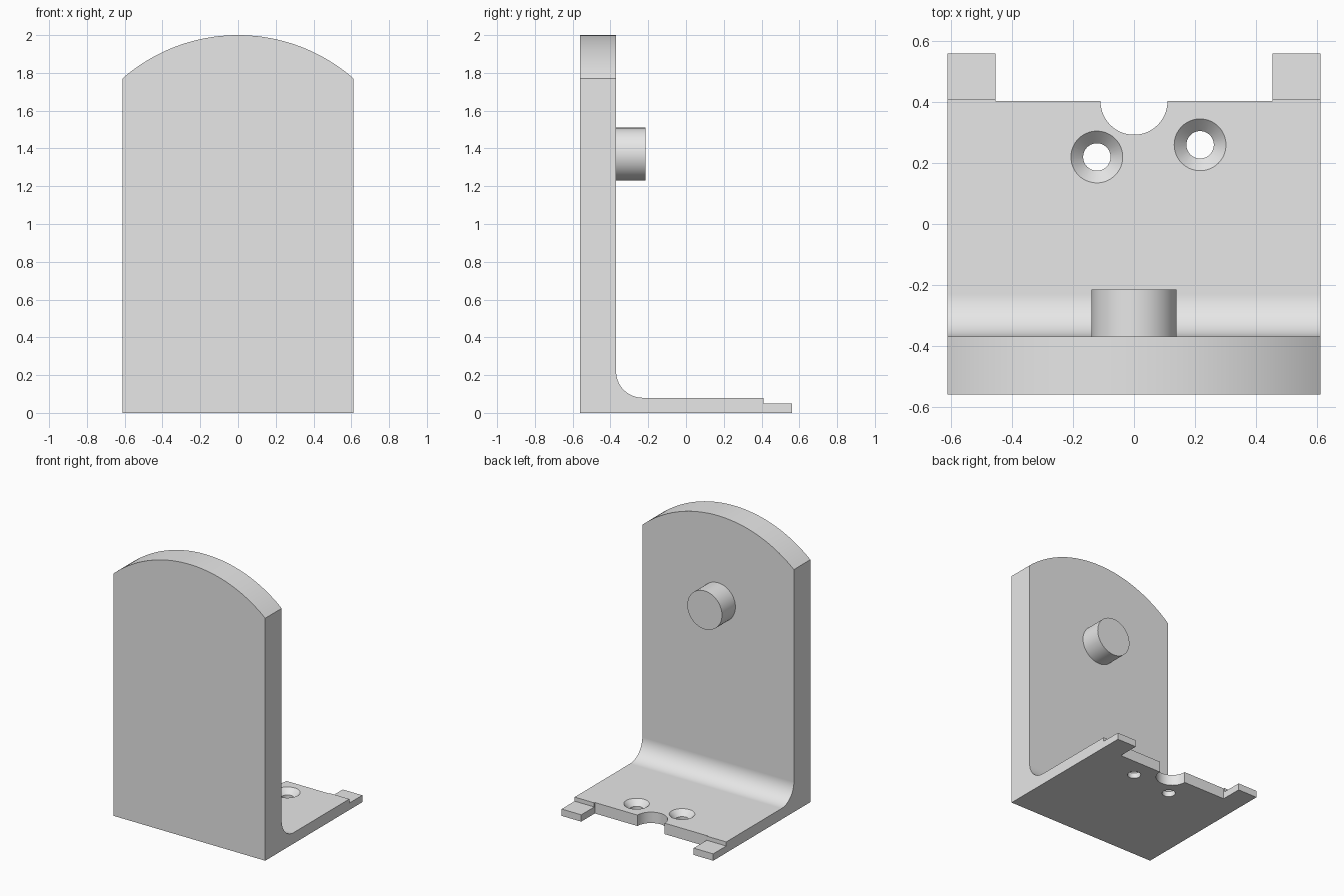
import bpy, bmesh
from math import sin, cos, pi, asin, radians
from mathutils import Matrix, Vector

cube = bpy.data.objects.get("Cube")
if cube:
    bpy.data.objects.remove(cube, do_unlink=True)

grey = bpy.data.materials.new("light_grey")
grey.use_nodes = True
grey.diffuse_color = (0.8, 0.8, 0.8, 1)
grey.node_tree.nodes["Principled BSDF"].inputs["Base Color"].default_value = (0.8, 0.8, 0.8, 1)

HALF_W, FRONT, WALL, BACK = 0.612, -0.56, -0.37, 0.56
BASE_H, TAB_H, STEP_Y, NOTCH_Y = 0.08, 0.05, 0.41, 0.403
FILLET = 0.14


def finish(name, bm):
    bmesh.ops.recalc_face_normals(bm, faces=bm.faces)
    mesh = bpy.data.meshes.new(name)
    bm.to_mesh(mesh)
    bm.free()
    obj = bpy.data.objects.new(name, mesh)
    bpy.context.collection.objects.link(obj)
    mesh.materials.append(grey)
    return obj


def prism(name, points, offset):
    """Extrude a closed outline of 3D points along an offset."""
    bm = bmesh.new()
    face = bm.faces.new([bm.verts.new(p) for p in points])
    moved = bmesh.ops.extrude_face_region(bm, geom=[face])["geom"]
    verts = [v for v in moved if isinstance(v, bmesh.types.BMVert)]
    bmesh.ops.translate(bm, verts=verts, vec=Vector(offset))
    return finish(name, bm)


def cone(name, x, y, z0, z1, r0, r1):
    """Upright cone or cylinder between two heights."""
    bm = bmesh.new()
    bmesh.ops.create_cone(bm, cap_ends=True, segments=64, radius1=r0, radius2=r1,
                          depth=z1 - z0, matrix=Matrix.Translation((x, y, (z0 + z1) / 2)))
    return finish(name, bm)


def activate(obj):
    bpy.ops.object.select_all(action='DESELECT')
    obj.select_set(True)
    bpy.context.view_layer.objects.active = obj


def cut(obj, cutter, operation='DIFFERENCE'):
    cutter.hide_render = True
    mod = obj.modifiers.new("cut", 'BOOLEAN')
    mod.operation, mod.solver, mod.object = operation, 'EXACT', cutter
    activate(obj)
    bpy.ops.object.modifier_apply(modifier=mod.name)
    bpy.data.objects.remove(cutter, do_unlink=True)


def smooth(obj):
    activate(obj)
    bpy.ops.object.shade_smooth_by_angle(angle=radians(30))
    mod = obj.modifiers.new("even_normals", 'WEIGHTED_NORMAL')
    mod.keep_sharp = True


# L-shaped side profile with an inner fillet and thin rear step
side = [(FRONT, 0), (BACK, 0), (BACK, TAB_H), (STEP_Y, TAB_H), (STEP_Y, BASE_H)]
for i in range(17):
    a = pi / 2 * i / 16
    side.append((WALL + FILLET - FILLET * sin(a), BASE_H + FILLET - FILLET * cos(a)))
side += [(WALL, 2.1), (FRONT, 2.1)]
bracket = prism("bracket", [(-HALF_W, y, z) for y, z in side], (2 * HALF_W, 0, 0))

# Arched top of the upright
radius = 0.929
end = asin(HALF_W / radius)
arch = [(-0.8, -1, -0.2), (0.8, -1, -0.2), (0.8, -1, 1.5)]
for i in range(49):
    a = end * 1.1 * (1 - i / 24)
    arch.append((radius * sin(a), -1, 2 - radius + radius * cos(a)))
arch.append((-0.8, -1, 1.5))
cut(bracket, prism("arch_cutter", arch, (0, 2, 0)), 'INTERSECT')

# Rear gap between the two tabs, with a round notch
gap = [(-0.454, NOTCH_Y), (0.454, NOTCH_Y), (0.454, 0.8), (-0.454, 0.8)]
cut(bracket, prism("gap_cutter", [(x, y, -0.1) for x, y in gap], (0, 0, 0.4)))
cut(bracket, cone("notch_cutter", 0, NOTCH_Y, -0.1, 0.3, 0.11, 0.11))

# Countersunk screw holes
for x, y in ((-0.122, 0.22), (0.217, 0.26)):
    cut(bracket, cone("sink_cutter", x, y, 0.02, 0.1, 0.025, 0.105))
    cut(bracket, cone("hole_cutter", x, y, -0.1, 0.2, 0.045, 0.045))
smooth(bracket)

# Round peg on the inner face of the upright
peg = cone("peg", 0, 0, -0.38, -0.215, 0.14, 0.14)
peg.data.transform(Matrix.Translation((0, 0, 1.37)) @ Matrix.Rotation(-pi / 2, 4, 'X'))
smooth(peg)
